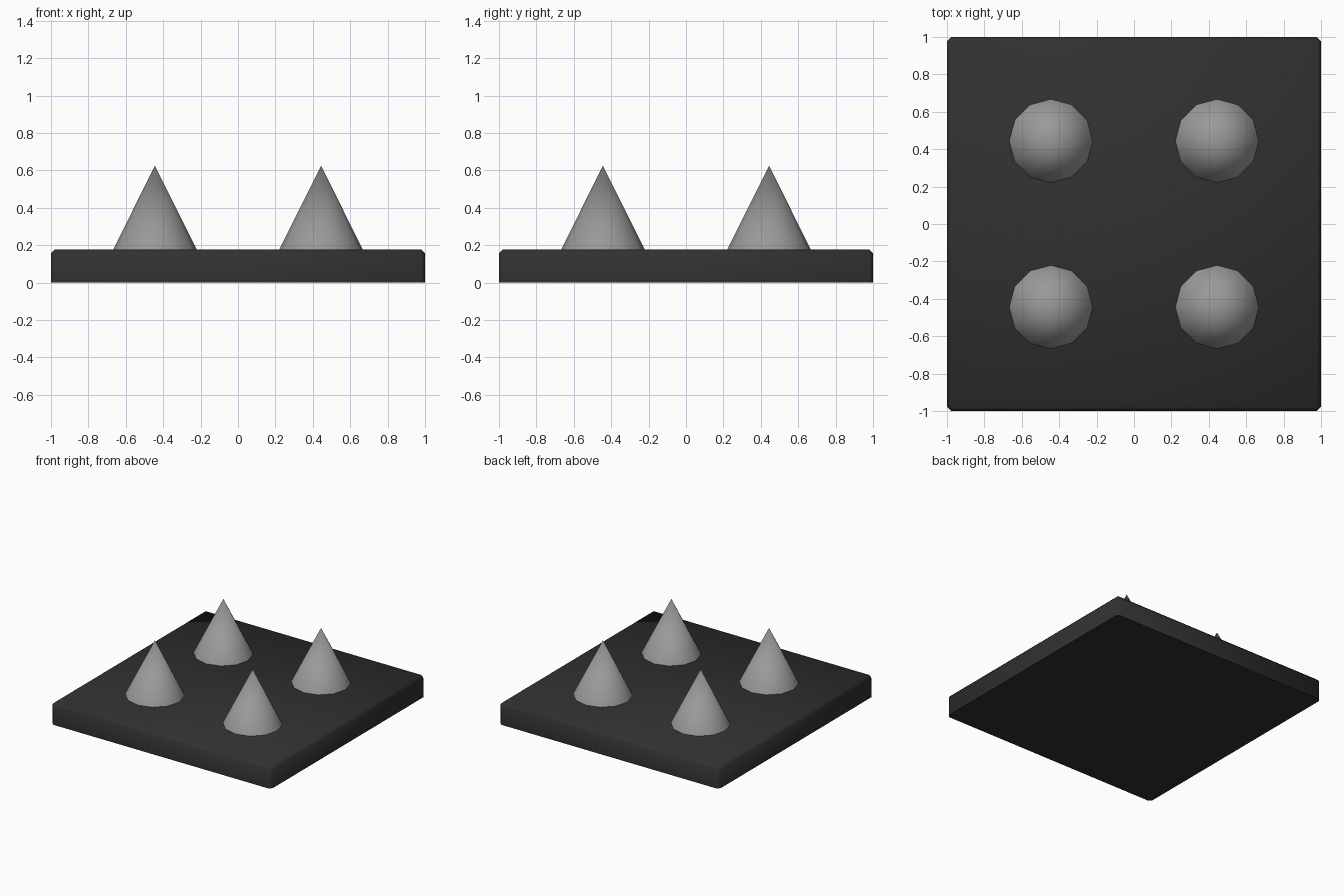
import bpy, bmesh
from mathutils import Matrix

if "Cube" in bpy.data.objects:
    bpy.data.objects.remove(bpy.data.objects["Cube"])

PLATE_H = 0.178
BEVEL = 0.022
CONE_R, CONE_H, CONE_POS = 0.223, 0.447, 0.444


def material(name, v):
    m = bpy.data.materials.new(name)
    m.diffuse_color = (v, v, v, 1)
    m.use_nodes = True
    m.node_tree.nodes["Principled BSDF"].inputs["Base Color"].default_value = m.diffuse_color
    return m


def add_object(name, bm, mat):
    bmesh.ops.recalc_face_normals(bm, faces=bm.faces[:])
    me = bpy.data.meshes.new(name)
    bm.to_mesh(me)
    bm.free()
    me.materials.append(mat)
    ob = bpy.data.objects.new(name, me)
    bpy.context.collection.objects.link(ob)
    bpy.ops.object.select_all(action='DESELECT')
    ob.select_set(True)
    bpy.context.view_layer.objects.active = ob
    bpy.ops.object.shade_smooth_by_angle(angle=0.87)
    return ob


dark = material("dark_plate", 0.03)
grey = material("grey_metal", 0.32)

# base plate: top and upright edges bevelled, underside left square
bm = bmesh.new()
bmesh.ops.create_cube(bm, size=1, matrix=Matrix.Translation((0, 0, PLATE_H / 2))
                      @ Matrix.Diagonal((2, 2, PLATE_H, 1)))
edges = [e for e in bm.edges if max(v.co.z for v in e.verts) > 0.01]
bmesh.ops.bevel(bm, geom=edges, offset=BEVEL, segments=1, affect='EDGES')
add_object("base_plate", bm, dark)

# four spikes standing on the plate
for i, (sx, sy) in enumerate([(-1, -1), (1, -1), (-1, 1), (1, 1)]):
    bm = bmesh.new()
    bmesh.ops.create_cone(bm, cap_ends=True, segments=12, radius1=CONE_R, radius2=0, depth=CONE_H,
                          matrix=Matrix.Translation((sx * CONE_POS, sy * CONE_POS, PLATE_H + CONE_H / 2)))
    bmesh.ops.remove_doubles(bm, verts=bm.verts[:], dist=1e-4)
    add_object(f"spike_{i + 1}", bm, grey)
